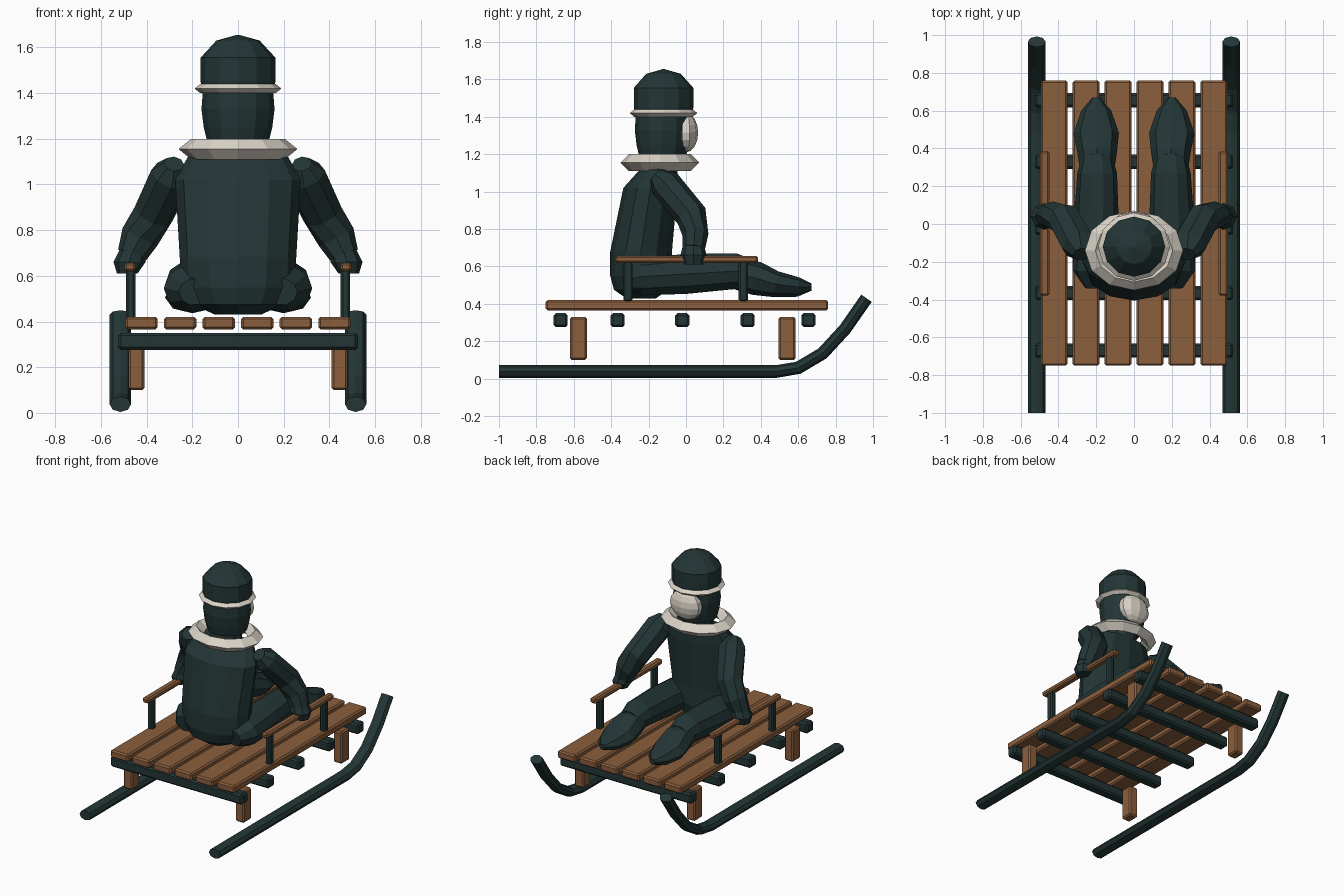
import bpy, bmesh, math
from mathutils import Vector

cube = bpy.data.objects.get("Cube")
if cube:
    bpy.data.objects.remove(cube, do_unlink=True)


def make_material(name, colour):
    material = bpy.data.materials.new(name)
    material.use_nodes = True
    material.diffuse_color = colour
    shader = next(n for n in material.node_tree.nodes if n.type == "BSDF_PRINCIPLED")
    shader.inputs["Base Color"].default_value = colour
    return material


dark = make_material("dark green", (0.017, 0.036, 0.036, 1))
wood = make_material("brown wood", (0.26, 0.113, 0.046, 1))
white = make_material("off white", (0.70, 0.65, 0.57, 1))


def add_object(name, bm, material):
    bmesh.ops.recalc_face_normals(bm, faces=bm.faces)
    mesh = bpy.data.meshes.new(name)
    bm.to_mesh(mesh)
    bm.free()
    mesh.materials.append(material)
    obj = bpy.data.objects.new(name, mesh)
    bpy.context.collection.objects.link(obj)
    return obj


def box(name, centre, size, material, bevel=0.01):
    bm = bmesh.new()
    bmesh.ops.create_cube(bm, size=1)
    bmesh.ops.scale(bm, vec=size, verts=bm.verts)
    bmesh.ops.translate(bm, vec=centre, verts=bm.verts)
    obj = add_object(name, bm, material)
    mod = obj.modifiers.new("bevel", "BEVEL")
    mod.width = bevel
    mod.segments = 1
    return obj


def loft(name, stations, sides, material, upright=False):
    """Skin elliptical rings given as (x, y, z, side radius, other radius)."""
    bm = bmesh.new()
    points = [Vector(s[:3]) for s in stations]
    rings = []
    for i, (p, s) in enumerate(zip(points, stations)):
        after, before = points[min(i + 1, len(points) - 1)], points[max(i - 1, 0)]
        t = Vector((0, 0, 1)) if upright else (after - before).normalized()
        u = Vector((1, 0, 0))
        u = (u - t * u.dot(t)).normalized()
        v = t.cross(u)
        angles = [math.tau * k / sides for k in range(sides)]
        rings.append([bm.verts.new(p + u * s[3] * math.cos(a) + v * s[4] * math.sin(a))
                      for a in angles])
    for low, high in zip(rings, rings[1:]):
        for k in range(sides):
            n = (k + 1) % sides
            bm.faces.new((low[k], low[n], high[n], high[k]))
    bm.faces.new(rings[0])
    bm.faces.new(rings[-1])
    return add_object(name, bm, material)


def fur_ring(name, centre, radius, thickness, height, depth):
    """Ring with a diamond section, squashed front to back."""
    bm = bmesh.new()
    rows = []
    for k in range(12):
        a = math.tau * k / 12
        section = ((radius + thickness, 0), (radius, height),
                   (radius - thickness, 0), (radius, -height))
        rows.append([bm.verts.new((r * math.cos(a), centre[0] + r * depth * math.sin(a),
                                   centre[1] + z)) for r, z in section])
    for k in range(12):
        a, b = rows[k], rows[(k + 1) % 12]
        for j in range(4):
            n = (j + 1) % 4
            bm.faces.new((a[j], b[j], b[n], a[n]))
    return add_object(name, bm, white)


# Sled deck
for i in range(6):
    box(f"deck_slat_{i + 1}", ((i - 2.5) * 0.169, 0.005, 0.393),
        (0.142, 1.51, 0.055), wood)
for i, y in enumerate((-0.67, -0.365, -0.02, 0.33, 0.655)):
    box(f"crossbar_{i + 1}", (0, y, 0.313), (1.05, 0.075, 0.075), dark, 0.012)

# Torso and head
loft("torso", [(0, -0.24, 0.43, 0.10, 0.08), (0, -0.24, 0.475, 0.20, 0.145),
               (0, -0.24, 0.55, 0.245, 0.165), (0, -0.24, 0.68, 0.255, 0.165),
               (0, -0.19, 1.02, 0.275, 0.145), (0, -0.145, 1.12, 0.22, 0.10)],
     12, dark, True)
loft("neck", [(0, -0.14, 1.10, 0.11, 0.09), (0, -0.12, 1.22, 0.11, 0.09)], 10, dark, True)
loft("head", [(0, -0.125, z, r, r * 0.93) for z, r in
              ((1.19, 0.135), (1.25, 0.15), (1.33, 0.16), (1.42, 0.153))], 12, dark, True)
loft("hat", [(0, -0.12, z, r, r * 0.97) for z, r in
             ((1.43, 0.16), (1.45, 0.164), (1.555, 0.164), (1.63, 0.095), (1.655, 0.005))],
     12, dark, True)
fur_ring("collar", (-0.14, 1.155), 0.205, 0.055, 0.045, 0.81)
fur_ring("hat_brim", (-0.12, 1.42), 0.165, 0.025, 0.02, 0.95)

# Face
bm = bmesh.new()
bmesh.ops.create_uvsphere(bm, u_segments=10, v_segments=8, radius=1)
bmesh.ops.scale(bm, vec=(0.12, 0.065, 0.105), verts=bm.verts)
bmesh.ops.translate(bm, vec=(0, 0, 1.315), verts=bm.verts)
add_object("face", bm, white)

# Paired parts
for side, s in (("left", 1), ("right", -1)):
    loft(f"{side}_runner", [(s * 0.515, y, z, 0.047, 0.034) for y, z in
                            ((-1, 0.038), (0.48, 0.038), (0.6, 0.058), (0.73, 0.135),
                             (0.85, 0.265), (0.965, 0.43))], 8, dark)
    for end, y in (("rear", -0.575), ("front", 0.54)):
        box(f"{side}_{end}_leg", (s * 0.445, y, 0.215), (0.07, 0.09, 0.23), wood)
    for end, y in (("rear", -0.31), ("front", 0.307)):
        box(f"{side}_{end}_rail_post", (s * 0.47, y, 0.52), (0.042, 0.05, 0.22), dark)
    box(f"{side}_handrail", (s * 0.473, 0.003, 0.638), (0.05, 0.765, 0.038), wood)

    # Bent arm with a hand on the rail
    loft(f"{side}_arm", [(s * 0.28, -0.16, 1.09, 0.045, 0.045),
                         (s * 0.29, -0.11, 1.04, 0.095, 0.085),
                         (s * 0.37, 0.03, 0.87, 0.09, 0.085),
                         (s * 0.43, 0.05, 0.77, 0.085, 0.07),
                         (s * 0.465, 0.04, 0.69, 0.065, 0.06)], 8, dark)
    loft(f"{side}_hand", [(s * 0.46, 0.04, 0.72, 0.055, 0.055),
                          (s * 0.475, 0.04, 0.66, 0.07, 0.07),
                          (s * 0.485, 0.04, 0.61, 0.045, 0.05)], 8, dark, True)

    # Outstretched leg and pointed boot
    loft(f"{side}_trouser_leg", [(s * 0.19, -0.33, 0.53, 0.07, 0.06),
                                 (s * 0.20, -0.24, 0.545, 0.125, 0.105),
                                 (s * 0.20, 0.0, 0.56, 0.12, 0.112),
                                 (s * 0.195, 0.27, 0.575, 0.105, 0.1),
                                 (s * 0.195, 0.36, 0.56, 0.08, 0.075)], 10, dark)
    loft(f"{side}_boot", [(s * 0.195, 0.28, 0.56, 0.09, 0.085),
                          (s * 0.195, 0.38, 0.535, 0.105, 0.09),
                          (s * 0.2, 0.48, 0.505, 0.12, 0.07),
                          (s * 0.2, 0.60, 0.49, 0.08, 0.052),
                          (s * 0.2, 0.67, 0.49, 0.02, 0.02)], 8, dark)
